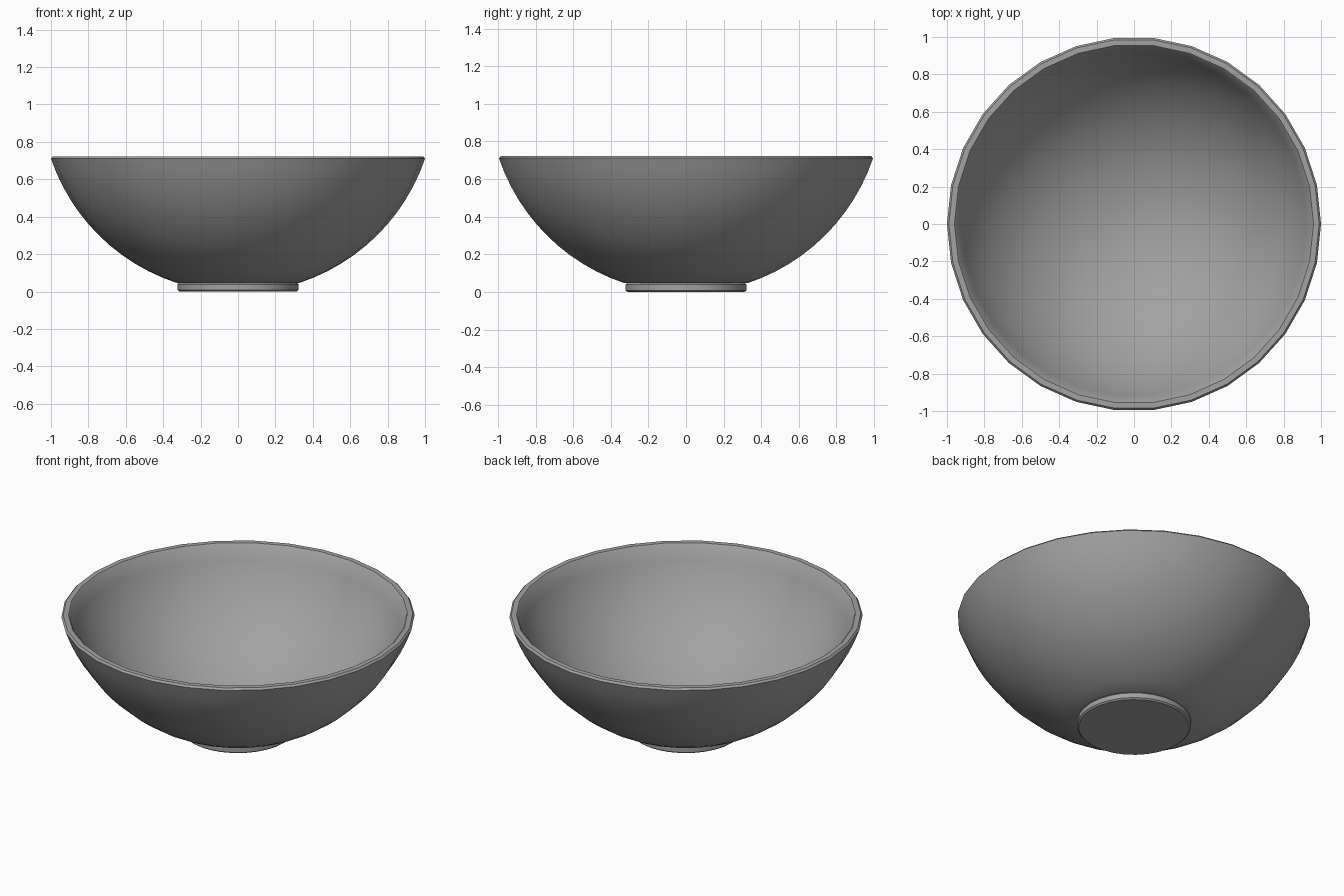
import bpy, bmesh, math

cube = bpy.data.objects.get("Cube")
if cube:
    bpy.data.objects.remove(cube)

SIDES = 30
CENTRE_Z = 1.05      # centre of both bowl arcs
OUTER, INNER = 1.056, 1.01

grey = bpy.data.materials.new("grey_ceramic")
grey.use_nodes = True
grey.diffuse_color = (0.36, 0.36, 0.36, 1)
grey.node_tree.nodes["Principled BSDF"].inputs["Base Color"].default_value = grey.diffuse_color


def arc(radius, r_start, r_end, steps):
    """Points (r, z) along the lower part of a circle, evenly spaced by angle."""
    a, b = math.asin(r_start / radius), math.asin(r_end / radius)
    angles = [a + (b - a) * i / steps for i in range(steps + 1)]
    return [(radius * math.sin(t), CENTRE_Z - radius * math.cos(t)) for t in angles]


def lathe(name, profile):
    """Spin a profile of (r, z) points round the z axis."""
    bm = bmesh.new()
    verts = [bm.verts.new((r, 0, z)) for r, z in profile]
    edges = [bm.edges.new(pair) for pair in zip(verts, verts[1:])]
    bmesh.ops.spin(bm, geom=verts + edges, cent=(0, 0, 0), axis=(0, 0, 1),
                   angle=math.tau, steps=SIDES, use_duplicate=False)
    bmesh.ops.remove_doubles(bm, verts=bm.verts, dist=0.0005)
    bmesh.ops.recalc_face_normals(bm, faces=bm.faces)
    mesh = bpy.data.meshes.new(name)
    bm.to_mesh(mesh)
    bm.free()
    mesh.materials.append(grey)
    obj = bpy.data.objects.new(name, mesh)
    bpy.context.collection.objects.link(obj)
    bpy.ops.object.select_all(action="DESELECT")
    obj.select_set(True)
    bpy.context.view_layer.objects.active = obj
    bpy.ops.object.shade_smooth_by_angle(angle=math.radians(30))
    return obj


# Bowl, foot ring and base in one closed profile
foot = [(0, 0), (0.313, 0), (0.323, 0.008), (0.323, 0.038), (0.315, 0.046)]
outside = arc(OUTER, 0.33, 1.0, 12)
rim = [(0.99, 0.722), (0.96, 0.722)]
inside = arc(INNER, 0.953, 0, 14)
lathe("bowl", foot + outside + rim + inside)
